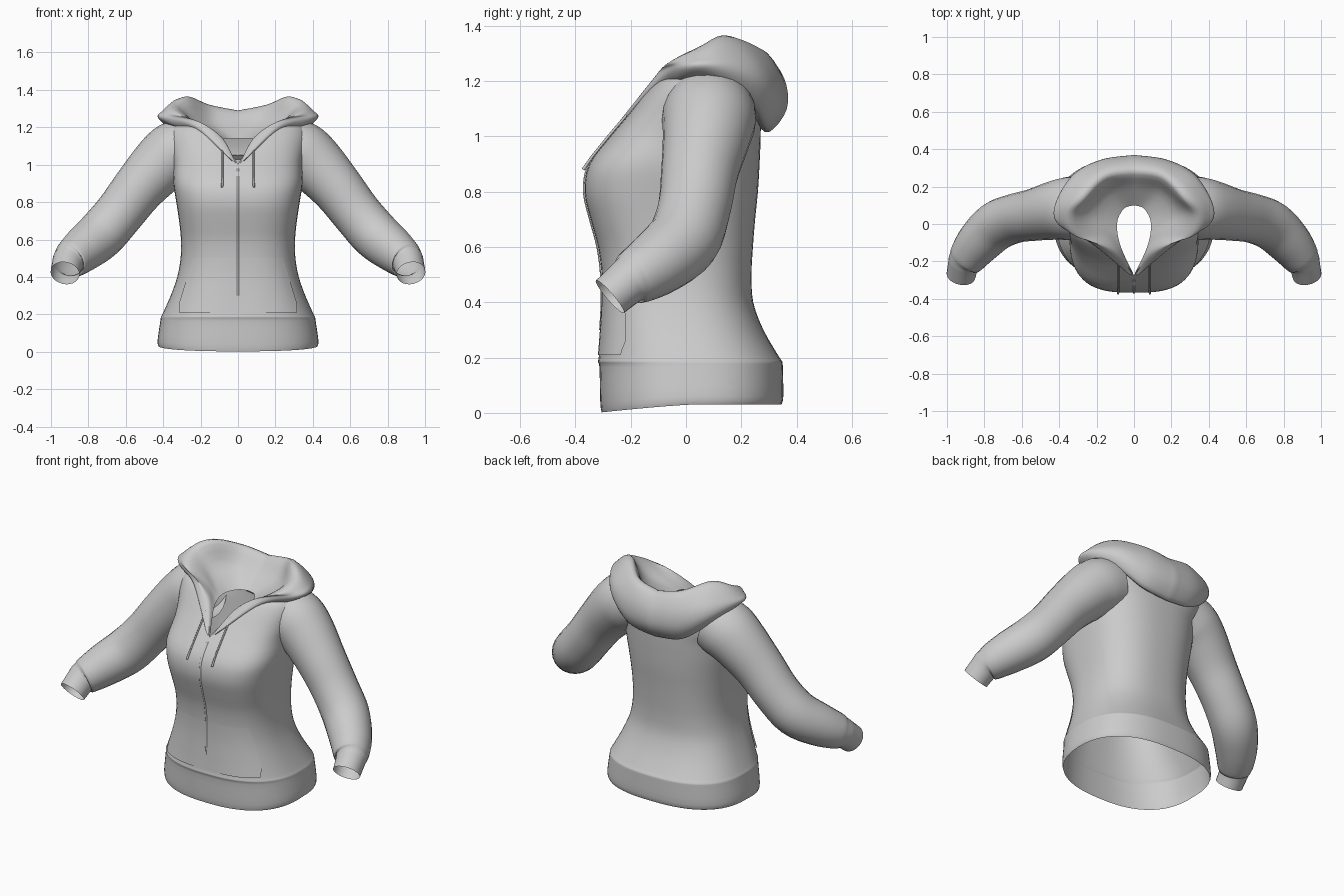
import bpy, bmesh, math
from mathutils import Vector
from mathutils.bvhtree import BVHTree


def smooth(rows, n):
    """Catmull-Rom interpolation through equal-length tuples."""
    out = []
    for i in range(len(rows) - 1):
        a, b, c, d = (rows[max(0, min(len(rows) - 1, i + k))] for k in (-1, 0, 1, 2))
        for s in range(n):
            t = s / n
            out.append(tuple(0.5 * (2 * q + (r - p) * t + (2 * p - 5 * q + 4 * r - w) * t * t
                                    + (3 * q - p - 3 * r + w) * t ** 3)
                             for p, q, r, w in zip(a, b, c, d)))
    out.append(tuple(rows[-1]))
    return out


def grid(rows, closed=False):
    """Vertices and quads from a list of equally long point rows."""
    m = len(rows[0])
    verts = [Vector(p) for r in rows for p in r]
    faces = []
    for i in range(len(rows) - 1):
        for j in range(m if closed else m - 1):
            k = (j + 1) % m
            faces.append((i * m + j, i * m + k, (i + 1) * m + k, (i + 1) * m + j))
    return verts, faces


def make(name, verts, faces):
    """Right half mesh, mirrored across x."""
    bm = bmesh.new()
    vs = [bm.verts.new(v) for v in verts]
    for f in faces:
        bm.faces.new([vs[i] for i in f])
    bmesh.ops.recalc_face_normals(bm, faces=bm.faces[:])
    me = bpy.data.meshes.new(name)
    bm.to_mesh(me)
    bm.free()
    me.shade_smooth()
    ob = bpy.data.objects.new(name, me)
    bpy.context.collection.objects.link(ob)
    ob.modifiers.new("Mirror", 'MIRROR').merge_threshold = 0.0005
    return ob


def tube(path, sides):
    """Rings swept along (x, y, z, radius) points."""
    rows = []
    pts = [Vector(p[:3]) for p in path]
    for i, p in enumerate(pts):
        t = (pts[min(i + 1, len(pts) - 1)] - pts[max(i - 1, 0)]).normalized()
        u = (Vector((0, 1, 0)) - t * t.y).normalized()
        v = t.cross(u)
        r = path[i][3]
        rows.append([p + u * r * math.cos(a) + v * r * math.sin(a)
                     for a in (2 * math.pi * k / sides for k in range(sides))])
    return grid(rows, True)


# Torso: height, half width, front y, back y, neck gap, front squareness (lower = boxier)
profile = [
    (0.03, 0.425, -0.305, 0.345, 0, 0.82), (0.06, 0.43, -0.31, 0.352, 0, 0.82),
    (0.165, 0.415, -0.313, 0.35, 0, 0.82), (0.185, 0.412, -0.318, 0.348, 0, 0.82),
    (0.205, 0.402, -0.315, 0.335, 0, 0.82), (0.3, 0.36, -0.308, 0.28, 0, 0.8),
    (0.4, 0.325, -0.303, 0.243, 0, 0.77), (0.5, 0.307, -0.305, 0.237, 0, 0.73),
    (0.6, 0.305, -0.318, 0.242, 0, 0.7), (0.7, 0.315, -0.345, 0.25, 0, 0.67),
    (0.8, 0.33, -0.367, 0.26, 0, 0.66), (0.9, 0.345, -0.35, 0.266, 0, 0.66),
    (1.0, 0.345, -0.275, 0.27, 0, 0.72), (1.07, 0.36, -0.215, 0.268, 0.045, 0.8),
    (1.14, 0.375, -0.16, 0.25, 0.095, 0.87), (1.185, 0.37, -0.118, 0.23, 0.15, 0.9),
    (1.207, 0.355, -0.08, 0.215, 0.2, 0.9), (1.21, 0.34, -0.03, 0.205, 0.24, 0.9)]
rows = []
for z, hw, yf, yb, gap, front_exp in smooth(profile, 3):
    gap, row = max(0, gap), []
    cy = 0.5 * (yf + yb)
    drop = 0.028 * max(0, 1 - (z - 0.03) / 0.12)
    for k in range(33):
        a = math.pi * k / 32
        s, c = max(0, math.sin(a)), math.cos(a)
        e = front_exp if c > 0 else 0.8
        g = gap if c > 0 else gap * s
        x = 0 if k == 32 or (k == 0 and gap == 0) else g + (hw - g) * s ** e
        y = cy - math.copysign(abs(c) ** e, c) * 0.5 * (yb - yf)
        row.append((x, y, z - drop * max(0, c)))
    rows.append(row)
tv, tf = grid(rows)
make("torso", tv, tf)
bvh = BVHTree.FromPolygons(tv, tf)


def on_front(x, z, off):
    """Point lying just in front of the torso."""
    hit = bvh.ray_cast(Vector((abs(x) + 0.0005, -1, z)), Vector((0, 1, 0)))[0]
    y = hit.y if hit and hit.y < 0 else -0.2
    return Vector((x, y - off, z))


# Sleeves with gathered cuffs
arm = [(0.26, 0.085, 1.09, 0.165), (0.34, 0.083, 1.06, 0.17), (0.42, 0.073, 0.995, 0.158),
       (0.53, 0.05, 0.875, 0.14), (0.635, 0.03, 0.74, 0.132), (0.735, -0.01, 0.625, 0.132),
       (0.83, -0.1, 0.545, 0.12), (0.895, -0.185, 0.49, 0.1),
       (0.91, -0.21, 0.475, 0.084), (0.925, -0.275, 0.42, 0.078)]
make("sleeve", *tube(smooth(arm, 4), 24))

# Folded hood: cross-sections from centre back round to the front tip
sections = [
    [(0, .10, 1.14), (0, .2, 1.22), (0, .285, 1.29), (0, .355, 1.21), (0, .365, 1.1), (0, .30, 1.015), (0, .25, 1.05)],
    [(.05, .085, 1.14), (.12, .18, 1.22), (.15, .26, 1.32), (.17, .33, 1.23), (.18, .34, 1.12), (.17, .29, 1.04), (.15, .24, 1.07)],
    [(.085, .03, 1.14), (.2, .12, 1.23), (.27, .14, 1.365), (.31, .24, 1.28), (.33, .26, 1.2), (.3, .23, 1.13), (.26, .2, 1.15)],
    [(.09, -.03, 1.14), (.22, .04, 1.215), (.34, .05, 1.325), (.41, .1, 1.28), (.42, .1, 1.245), (.38, .09, 1.21), (.3, .08, 1.19)]]
lapel = [
    [(.08, -.09, 1.13), (.17, -.05, 1.195), (.3, -.065, 1.265), (.385, -.015, 1.265), (.4, -.005, 1.245), (.36, -.01, 1.215), (.28, -.01, 1.18)],
    [(.055, -.16, 1.1), (.09, -.15, 1.15), (.16, -.125, 1.2), (.22, -.105, 1.215), (.23, -.1, 1.2), (.22, -.09, 1.18), (.18, -.09, 1.16)],
    [(.006, -.262, 1.0), (.008, -.268, 1.005), (.014, -.273, 1.01), (.025, -.27, 1.018), (.03, -.265, 1.02), (.03, -.26, 1.018), (.025, -.255, 1.01)]]
strips = [sum(s, ()) for s in sections + lapel]
hood_rows = [smooth([f[i:i + 3] for i in range(0, 21, 3)], 4) for f in smooth(strips, 6)]
make("hood", *grid(hood_rows))

# Front pocket panel with slanted hand openings
rows = []
for i in range(13):
    t = i / 12
    z = 0.21 + 0.29 * t
    half = 0.315 - 0.075 * max(0, z - 0.26) / 0.24
    rows.append([on_front(half * j / 12, z, 0.003 + 0.012 * (j / 12) * (1 - t)) for j in range(13)])
make("front_pocket", *grid(rows))

# Zip strip down the centre front
rows = [[on_front(x, 0.3 + 0.68 * i / 40, o) for x, o in ((0, 0.006), (0.004, 0.005), (0.006, 0.001))]
        for i in range(41)]
make("zip", *grid(rows))

# Drawstrings hanging from the neck
cord = [(*on_front(0.083, z, 0.007), 0.005) for z in (1.11, 1.07, 1.03, 0.98, 0.93)]
cord.append((0.085, -0.372, 0.88, 0.006))
make("drawstring", *tube(smooth(cord, 3), 8))
